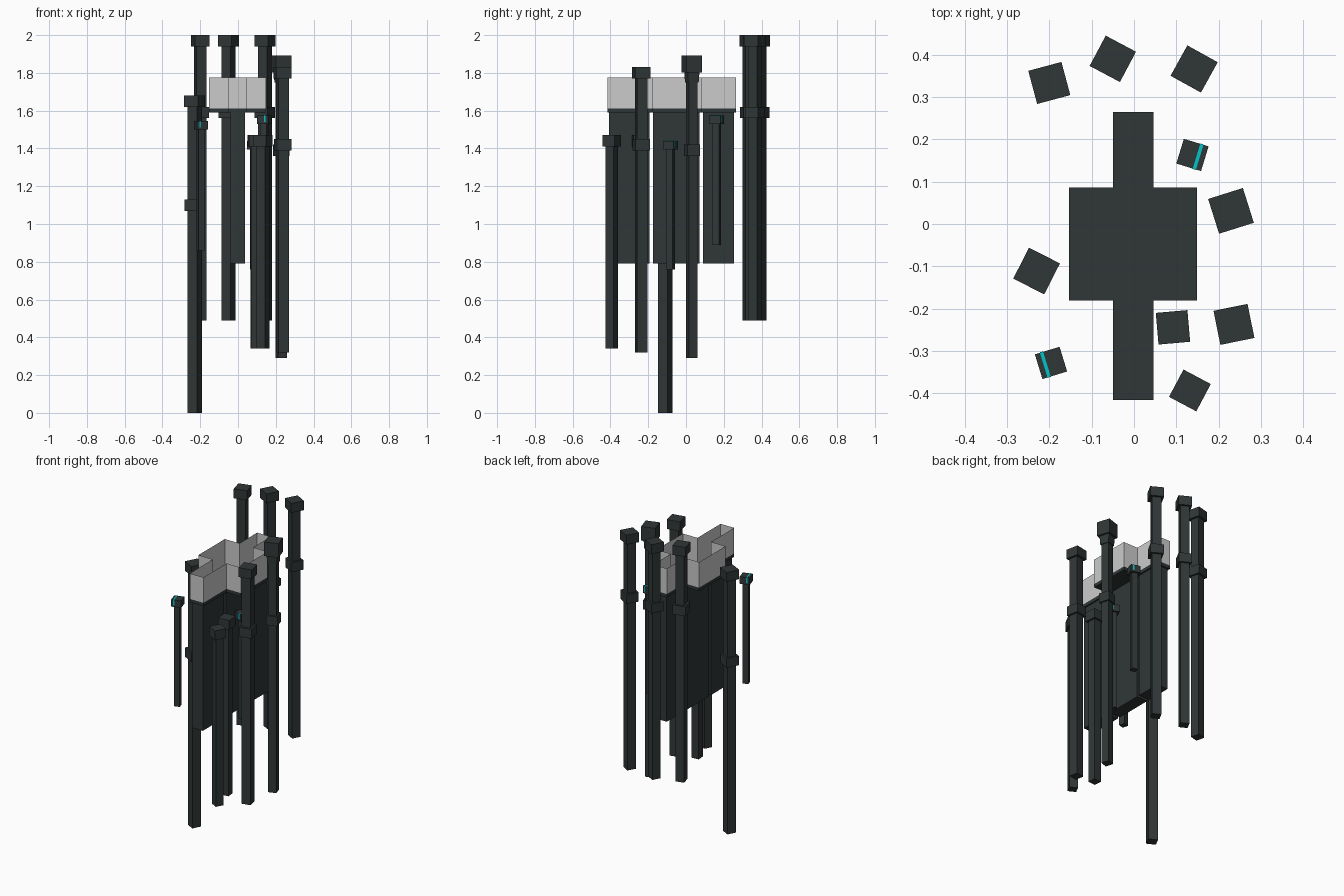
import bpy, bmesh, math
from mathutils import Matrix

if "Cube" in bpy.data.objects:
    bpy.data.objects.remove(bpy.data.objects["Cube"])


def material(name, rgb):
    m = bpy.data.materials.new(name)
    m.diffuse_color = (*rgb, 1)
    m.use_nodes = True
    m.node_tree.nodes["Principled BSDF"].inputs["Base Color"].default_value = m.diffuse_color
    return m


DARK = material("dark_metal", (0.03, 0.037, 0.037))
TEAL = material("teal_glow", (0.0, 0.55, 0.58))


def finish(name, bm, mat=None):
    me = bpy.data.meshes.new(name)
    bm.to_mesh(me)
    bm.free()
    ob = bpy.data.objects.new(name, me)
    bpy.context.collection.objects.link(ob)
    if mat:
        me.materials.append(mat)
    return ob


def block(bm, sx, sy, z0, z1, x=0, y=0, taper=1.0):
    """Box between two heights; taper scales its bottom."""
    vs = bmesh.ops.create_cube(bm, size=1)["verts"]
    for v in vs:
        k = taper if v.co.z < 0 else 1
        v.co = (x + v.co.x * sx * k, y + v.co.y * sy * k, z0 if v.co.z < 0 else z1)


def place(ob, x, y, deg):
    ob.matrix_world = Matrix.Translation((x, y, 0)) @ Matrix.Rotation(math.radians(deg), 4, "Z")


# Hull: three slabs hanging under the roof
for name, y0, y1 in (("front", -0.408, -0.193), ("middle", -0.175, 0.072), ("rear", 0.09, 0.253)):
    bm = bmesh.new()
    block(bm, 0.078, y1 - y0, 0.79, 1.595, -0.002, (y0 + y1) / 2)
    finish(name + "_hull_slab", bm, DARK)

# Cross-shaped plan shared by the roof plate and the open crown
XI, XO = (-0.05, 0.046), (-0.153, 0.149)
YI, YO = (-0.181, 0.086), (-0.415, 0.265)
PLAN = [(XI[0], YO[0]), (XI[1], YO[0]), (XI[1], YI[0]), (XO[1], YI[0]),
        (XO[1], YI[1]), (XI[1], YI[1]), (XI[1], YO[1]), (XI[0], YO[1]),
        (XI[0], YI[1]), (XO[0], YI[1]), (XO[0], YI[0]), (XI[0], YI[0])]


def cross(name, z0, z1, capped, mat=None):
    bm = bmesh.new()
    lo = [bm.verts.new((x, y, z0)) for x, y in PLAN]
    hi = [bm.verts.new((x, y, z1)) for x, y in PLAN]
    for i in range(12):
        j = (i + 1) % 12
        bm.faces.new((lo[i], lo[j], hi[j], hi[i]))
    if capped:
        bm.faces.new(hi)
        bm.faces.new(lo[::-1])
    finish(name, bm, mat)


cross("roof_plate", 1.59, 1.612, True, DARK)
cross("crown_wall", 1.612, 1.775, False)

# Tall pillars: x, y, turn, bottom, top, cap width, shaft width, collar bottom
PILLARS = [
    (-0.20, 0.333, 15, 0.49, 2.0, 0.081, 0.054, 1.56),
    (-0.05, 0.390, -28, 0.49, 2.0, 0.081, 0.054, 1.56),
    (0.142, 0.366, -29, 0.49, 2.0, 0.082, 0.054, 1.56),
    (0.229, 0.031, 17.5, 0.29, 1.893, 0.086, 0.049, 1.36),
    (-0.230, -0.111, -27, 0.0, 1.68, 0.082, 0.057, 1.07),
    (0.236, -0.237, 11.5, 0.32, 1.83, 0.082, 0.056, 1.39),
    (0.092, -0.244, 5, 0.34, 1.47, 0.075, 0.05, None),
    (0.132, -0.393, -28, 0.34, 1.47, 0.073, 0.05, None),
]
for i, (x, y, deg, z0, z1, cap, shaft, collar) in enumerate(PILLARS):
    heavy = i == 3
    zc = z1 - (0.09 if heavy else 0.06)
    bm = bmesh.new()
    block(bm, shaft, shaft, z0, zc)
    block(bm, cap, cap, zc, z1)
    if heavy:  # extra neck below the largest cap
        block(bm, 0.064, 0.064, zc - 0.055, zc, taper=0.9)
    if collar:
        w = 0.068 if heavy else cap * 0.96
        block(bm, w, w, collar, collar + 0.06)
    place(finish(f"pillar_{i + 1}", bm, DARK), x, y, deg)

# Small pillars with a teal stripe over the cap: x, y, turn, bottom, top, stripe side
SMALL = [
    (0.138, 0.163, -17, 0.89, 1.575, 1),
    (-0.196, -0.328, 17, 0.86, 1.545, -1),
    (0.088, -0.082, -22, 0.76, 1.44, 1),
]
for i, (x, y, deg, z0, z1, side) in enumerate(SMALL):
    bm = bmesh.new()
    block(bm, 0.036, 0.036, z0, z1 - 0.045)
    block(bm, 0.061, 0.061, z1 - 0.045, z1)
    place(finish(f"small_pillar_{i + 1}", bm, DARK), x, y, deg)
    bm = bmesh.new()
    block(bm, 0.008, 0.063, z1 - 0.035, z1 + 0.001, side * 0.014)
    place(finish(f"light_stripe_{i + 1}", bm, TEAL), x, y, deg)
